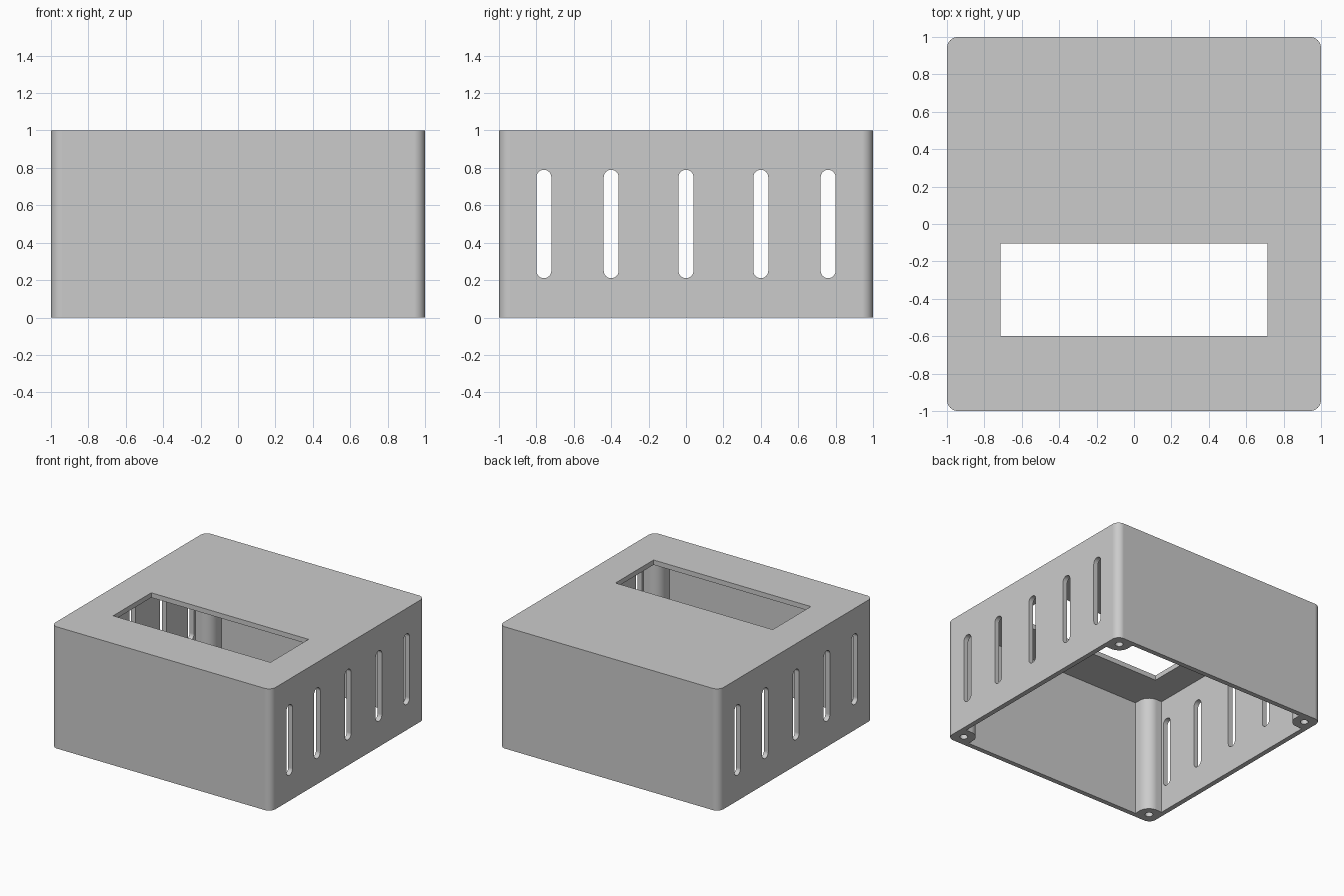
import bpy, bmesh, math
from mathutils import Vector

if "Cube" in bpy.data.objects:
    bpy.data.objects.remove(bpy.data.objects["Cube"], do_unlink=True)

WALL = 0.04      # wall and lid thickness
INNER = 1 - WALL
POST = 0.91      # screw post centre
POST_R = 0.09
SEGS = 12

grey = bpy.data.materials.new("plain_grey")
grey.use_nodes = True
grey.diffuse_color = (0.6, 0.6, 0.6, 1)
grey.node_tree.nodes["Principled BSDF"].inputs["Base Color"].default_value = (0.6, 0.6, 0.6, 1)


def arc(cx, cy, r, start, end, segs=SEGS):
    """Points along an arc, angles in degrees."""
    angles = [math.radians(start + (end - start) * i / segs) for i in range(segs + 1)]
    return [(cx + r * math.cos(a), cy + r * math.sin(a)) for a in angles]


def four_corners(corner):
    """Repeat a corner outline around the centre in quarter turns."""
    pts = []
    for _ in range(4):
        pts += corner
        corner = [(-y, x) for x, y in corner]
    return pts


def prism(name, outline, low, high, along_x=False):
    """Extrude an outline along z, or a (y, z) outline along x."""
    bm = bmesh.new()
    verts = [bm.verts.new((low, a, b) if along_x else (a, b, low)) for a, b in outline]
    face = bm.faces.new(verts)
    top = bmesh.ops.extrude_face_region(bm, geom=[face])["geom"]
    move = Vector((1, 0, 0) if along_x else (0, 0, 1)) * (high - low)
    bmesh.ops.translate(bm, vec=move, verts=[g for g in top if isinstance(g, bmesh.types.BMVert)])
    bmesh.ops.recalc_face_normals(bm, faces=bm.faces)
    mesh = bpy.data.meshes.new(name)
    bm.to_mesh(mesh)
    bm.free()
    mesh.materials.append(grey)
    obj = bpy.data.objects.new(name, mesh)
    bpy.context.collection.objects.link(obj)
    return obj


def cut(target, cutter):
    """Subtract the cutter from the target and discard it."""
    cutter.hide_render = True
    mod = target.modifiers.new("cut", "BOOLEAN")
    mod.operation = "DIFFERENCE"
    mod.solver = "EXACT"
    mod.object = cutter
    bpy.context.view_layer.objects.active = target
    bpy.ops.object.modifier_apply(modifier=mod.name)
    bpy.data.objects.remove(cutter, do_unlink=True)


# Outer body with rounded upright edges
case = prism("enclosure_case", four_corners(arc(0.94, 0.94, 0.06, 0, 90)), 0, 1)

# Cavity open at the bottom, leaving a rounded screw post in each corner
edge = POST - POST_R
post_corner = [(INNER, edge)] + arc(POST, POST, POST_R, 270, 180) + [(edge, INNER)]
cut(case, prism("cavity_cutter", four_corners(post_corner), -0.1, INNER))

# Display window in the lid
window = [(-0.715, -0.6), (0.715, -0.6), (0.715, -0.105), (-0.715, -0.105)]
cut(case, prism("window_cutter", window, 0.9, 1.1))

# Ventilation slots through both side walls
for y in (-0.76, -0.4, 0, 0.4, 0.76):
    slot = arc(y, 0.75, 0.04, 0, 180) + arc(y, 0.25, 0.04, 180, 360)
    cut(case, prism("slot_cutter", slot, -1.1, 1.1, along_x=True))

# Screw holes up into the posts
for sx in (-1, 1):
    for sy in (-1, 1):
        hole = arc(sx * POST, sy * POST, 0.03, 0, 360, 24)[:-1]
        cut(case, prism("screw_hole_cutter", hole, -0.1, 0.5))

# Smooth rounded parts, keep flat faces crisp
bpy.ops.object.select_all(action="DESELECT")
case.select_set(True)
bpy.context.view_layer.objects.active = case
bpy.ops.object.shade_smooth_by_angle(angle=math.radians(30))
normals = case.modifiers.new("flat_face_normals", "WEIGHTED_NORMAL")
normals.keep_sharp = True
